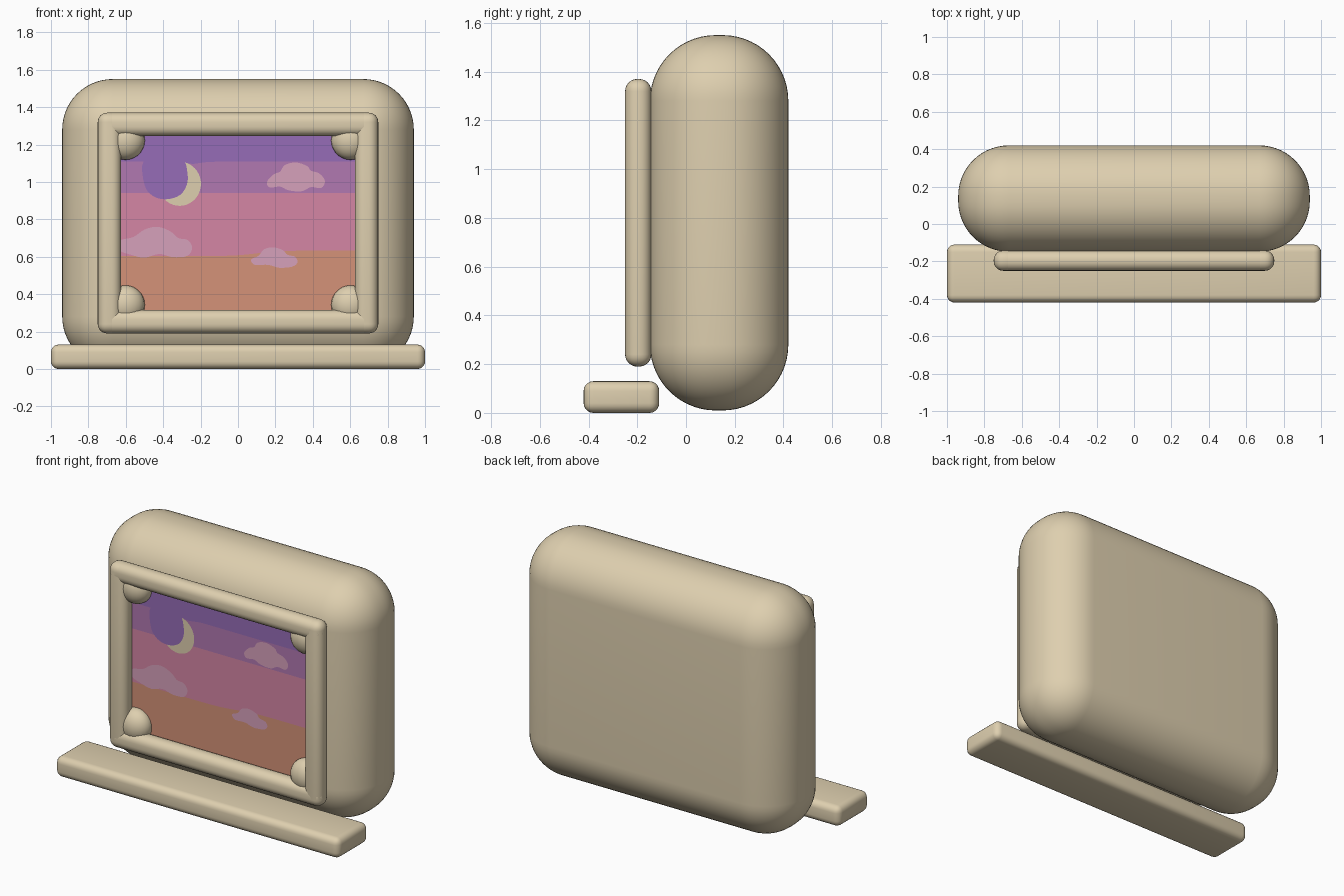
import bpy, bmesh, math
from mathutils import Vector

if "Cube" in bpy.data.objects:
    bpy.data.objects.remove(bpy.data.objects["Cube"])


def material(name, rgb):
    lin = [((c / 255 + 0.055) / 1.055) ** 2.4 for c in rgb]
    m = bpy.data.materials.new(name)
    m.diffuse_color = (*lin, 1)
    m.use_nodes = True
    m.node_tree.nodes["Principled BSDF"].inputs["Base Color"].default_value = m.diffuse_color
    return m


BEIGE = material("beige", (222, 207, 175))
PURPLE = material("dusk purple", (150, 108, 183))
MAUVE = material("mauve", (177, 120, 177))
PINK = material("rose pink", (213, 134, 165))
ORANGE = material("sunset orange", (213, 146, 120))
CLOUD = material("cloud pink", (214, 161, 187))


def finish(name, bm, mats, smooth=False):
    me = bpy.data.meshes.new(name)
    bm.to_mesh(me)
    bm.free()
    ob = bpy.data.objects.new(name, me)
    bpy.context.collection.objects.link(ob)
    for m in mats:
        me.materials.append(m)
    if smooth:
        for p in me.polygons:
            p.use_smooth = True
    return ob


def rounded_box(name, lo, hi, radius, segments):
    bm = bmesh.new()
    bmesh.ops.create_cube(bm, size=1)
    lo, hi = Vector(lo), Vector(hi)
    for v in bm.verts:
        v.co = Vector([(lo[i] + hi[i]) / 2 + v.co[i] * (hi[i] - lo[i]) for i in range(3)])
    bmesh.ops.bevel(bm, geom=bm.edges[:], offset=radius, offset_type='OFFSET',
                    segments=segments, profile=0.5, affect='EDGES')
    return finish(name, bm, [BEIGE], True)


def plate(name, outline, y, mat):
    """Flat painted shape facing the front."""
    bm = bmesh.new()
    f = bm.faces.new([bm.verts.new((x, y, z)) for x, z in outline])
    f.normal_update()
    if f.normal.y > 0:
        f.normal_flip()
    return finish(name, bm, [mat])


def smooth_loop(pts, steps=4):
    """Closed Catmull-Rom curve through a few points."""
    out, n = [], len(pts)
    for i in range(n):
        a, b, c, d = [Vector(pts[(i + k) % n]) for k in (-1, 0, 1, 2)]
        for s in range(steps):
            t = s / steps
            out.append((2 * b + (c - a) * t + (2 * a - 5 * b + 4 * c - d) * t * t
                        + (3 * b - a - 3 * c + d) * t ** 3) / 2)
    return out


# Pillow-like body and the ledge in front of it
rounded_box("body", (-0.94, -0.148, 0.01), (0.94, 0.42, 1.55), 0.27, 14)
rounded_box("front_ledge", (-1, -0.42, 0), (1, -0.11, 0.13), 0.04, 5)

# Picture frame: four overlapping rounded bars
for side, s in (("left", -1), ("right", 1)):
    x0, x1 = sorted((s * 0.75, s * 0.625))
    rounded_box("frame_" + side, (x0, -0.25, 0.19), (x1, -0.142, 1.37), 0.05, 6)
for side, z0, z1 in (("bottom", 0.19, 0.315), ("top", 1.245, 1.37)):
    rounded_box("frame_" + side, (-0.75, -0.25, z0), (0.75, -0.142, z1), 0.05, 6)

# Domed studs in the inner frame corners
for sx in (-1, 1):
    for z in (0.343, 1.222):
        bm = bmesh.new()
        bmesh.ops.create_uvsphere(bm, u_segments=24, v_segments=14, radius=1)
        for v in bm.verts:
            v.co = (sx * 0.602 + v.co.x * 0.104, -0.165 + v.co.y * 0.08, z + v.co.z * 0.104)
        finish("corner_stud", bm, [BEIGE], True)

# Sunset sky in four bands with gently wavy borders
xs = [-0.64 + 1.28 * i / 32 for i in range(33)]
borders = [
    lambda x: 0.30,
    lambda x: 0.618 + 0.015 * math.tanh((x - 0.1) * 8),
    lambda x: 0.942,
    lambda x: 1.108 + 0.012 * math.exp(-((x + 0.24) / 0.05) ** 2) * (-1),
    lambda x: 1.26,
]
bm = bmesh.new()
rows = [[bm.verts.new((x, -0.155, f(x))) for x in xs] for f in borders]
for band in range(4):
    for i in range(len(xs) - 1):
        f = bm.faces.new((rows[band][i], rows[band][i + 1],
                          rows[band + 1][i + 1], rows[band + 1][i]))
        f.material_index = band
finish("sunset_sky", bm, [ORANGE, PINK, MAUVE, PURPLE])

# Crescent moon: disc partly covered by a purple patch of sky
turn = [math.tau * i / 40 for i in range(40)]
plate("moon", [(-0.312 + 0.114 * math.cos(a), 0.99 + 0.118 * math.sin(a)) for a in turn],
      -0.158, BEIGE)
shade = [(-0.388 + 0.117 * math.cos(a), 1.025 + 0.118 * math.sin(a)) for a in turn]
shade = [(x, z) if x > -0.4 or z < 1.025 else (-0.505, 1.025 + (z - 1.025) * 0.8)
         for x, z in shade]
plate("moon_shade", smooth_loop([(-0.505, 1.11), (-0.5, 0.985), (-0.455, 0.925),
                                 (-0.385, 0.907), (-0.31, 0.93), (-0.272, 0.99),
                                 (-0.272, 1.06), (-0.295, 1.112), (-0.4, 1.12)]),
      -0.161, PURPLE)

# Clouds
clouds = [
    [(0.155, 1.0), (0.19, 1.04), (0.225, 1.055), (0.25, 1.09), (0.31, 1.104), (0.37, 1.085),
     (0.39, 1.06), (0.435, 1.045), (0.465, 1.005), (0.445, 0.968), (0.39, 0.972),
     (0.34, 0.95), (0.27, 0.955), (0.225, 0.975), (0.17, 0.97)],
    [(-0.635, 0.685), (-0.56, 0.705), (-0.5, 0.745), (-0.43, 0.76), (-0.36, 0.735),
     (-0.32, 0.70), (-0.27, 0.69), (-0.245, 0.65), (-0.27, 0.605), (-0.35, 0.598),
     (-0.42, 0.615), (-0.5, 0.595), (-0.57, 0.61), (-0.635, 0.635)],
    [(0.07, 0.585), (0.11, 0.605), (0.14, 0.64), (0.19, 0.65), (0.24, 0.635), (0.265, 0.61),
     (0.305, 0.60), (0.318, 0.57), (0.29, 0.547), (0.22, 0.541), (0.16, 0.557), (0.09, 0.556)],
]
for pts in clouds:
    plate("cloud", smooth_loop(pts), -0.159, CLOUD)
